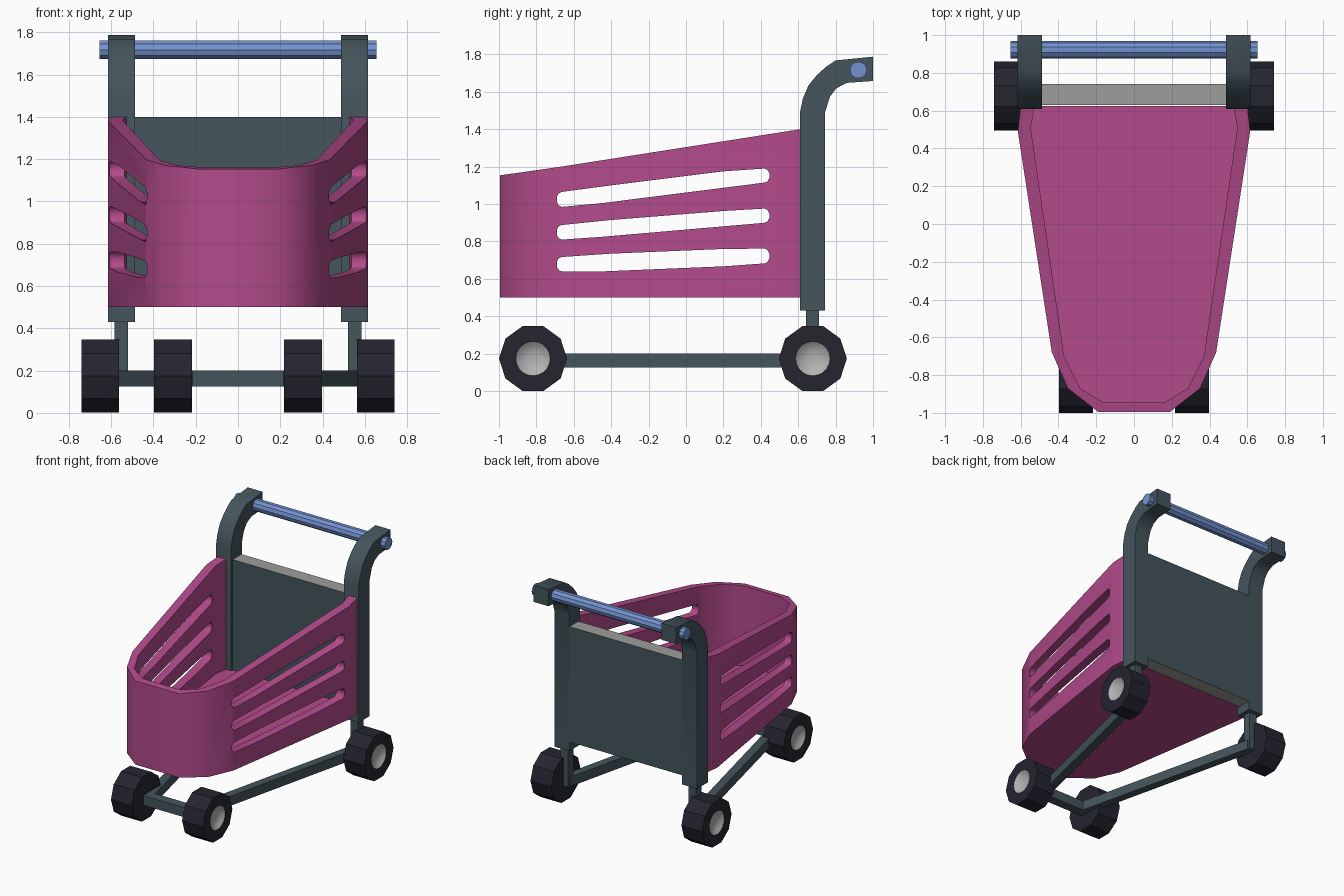
import bpy, bmesh, math
from mathutils import Vector

if "Cube" in bpy.data.objects:
    bpy.data.objects.remove(bpy.data.objects["Cube"])


def material(name, rgb):
    m = bpy.data.materials.new(name)
    m.diffuse_color = (*rgb, 1)
    m.use_nodes = True
    m.node_tree.nodes["Principled BSDF"].inputs["Base Color"].default_value = m.diffuse_color
    return m


PINK = material("pink plastic", (0.45, 0.07, 0.26))
SLATE = material("slate metal", (0.058, 0.091, 0.107))
RUBBER = material("dark rubber", (0.018, 0.018, 0.03))
HUB = material("hub grey", (0.45, 0.45, 0.45))
GREY = material("panel edge grey", (0.34, 0.34, 0.33))
BLUE = material("handle blue", (0.17, 0.29, 0.63))


def build(name, verts, faces, *mats, smooth=None):
    me = bpy.data.meshes.new(name)
    me.from_pydata(verts, [], faces)
    bm = bmesh.new()
    bm.from_mesh(me)
    bmesh.ops.recalc_face_normals(bm, faces=bm.faces)
    bm.to_mesh(me)
    bm.free()
    for m in mats:
        me.materials.append(m)
    ob = bpy.data.objects.new(name, me)
    bpy.context.collection.objects.link(ob)
    if smooth:
        shade(ob, smooth)
    return ob


def activate(ob):
    bpy.ops.object.select_all(action='DESELECT')
    ob.select_set(True)
    bpy.context.view_layer.objects.active = ob


def shade(ob, degrees):
    activate(ob)
    bpy.ops.object.shade_smooth_by_angle(angle=math.radians(degrees))


def prism_data(pts, axis, a, b):
    """Extrude a 2D polygon along x or z from a to b."""
    n = len(pts)
    put = (lambda p, t: (t, p[0], p[1])) if axis == 'x' else (lambda p, t: (p[0], p[1], t))
    verts = [put(p, a) for p in pts] + [put(p, b) for p in pts]
    faces = [tuple(range(n)), tuple(range(n, 2 * n))]
    faces += [(i, (i + 1) % n, n + (i + 1) % n, n + i) for i in range(n)]
    return verts, faces


def prism(name, pts, axis, a, b, *mats, smooth=None):
    return build(name, *prism_data(pts, axis, a, b), *mats, smooth=smooth)


def rect(x0, x1, y0, y1):
    return [(x0, y0), (x1, y0), (x1, y1), (x0, y1)]


def mirrored(half):
    return half + [(-x, y) for x, y in reversed(half)]


# Basket wall: U-shaped plan with a sloping rim
outer = mirrored([(0.60, 0.625), (0.615, 0.49), (0.435, -0.68), (0.35, -0.87), (0.19, -0.995)])
inner = mirrored([(0.525, 0.625), (0.547, 0.51), (0.37, -0.70), (0.285, -0.87), (0.16, -0.945)])


def rim(y):
    if y > -0.7:
        return 1.195 + (y + 0.7) * 0.205 / 1.31
    return 1.195 + (y + 0.7) * 0.14


n = len(outer)
verts = [(x, y, 0.5) for x, y in outer] + [(x, y, rim(y)) for x, y in outer]
verts += [(x, y, 0.5) for x, y in inner] + [(x, y, rim(y)) for x, y in inner]
faces = [(0, n, 3 * n, 2 * n), (n - 1, 2 * n - 1, 4 * n - 1, 3 * n - 1)]
for i in range(n - 1):
    for a, b in ((0, n), (n, 3 * n), (3 * n, 2 * n), (2 * n, 0)):
        faces.append((a + i, a + i + 1, b + i + 1, b + i))
wall = build("basket_wall", verts, faces, PINK)

# Three rounded slots cut through both sides
cut_v, cut_f = [], []
for low, high in (
        ([(-0.665, 0.985), (-0.45, 1.005), (0.42, 1.115)], [(0.42, 1.19), (0.2, 1.175), (-0.4, 1.1), (-0.665, 1.065)]),
        ([(-0.665, 0.81), (-0.45, 0.825), (0.42, 0.90)], [(0.42, 0.976), (0.2, 0.963), (-0.4, 0.915), (-0.665, 0.888)]),
        ([(-0.665, 0.64), (-0.45, 0.64), (0.2, 0.667), (0.42, 0.683)], [(0.42, 0.762), (0.2, 0.76), (-0.4, 0.735), (-0.665, 0.717)])):
    def cap(p, q, sign):
        c, r = (p[1] + q[1]) / 2, abs(q[1] - p[1]) / 2
        return [(p[0] + sign * 0.027 * math.cos(math.radians(t)), c + sign * r * math.sin(math.radians(t)))
                for t in (-54, -18, 18, 54)]
    v, f = prism_data(low + cap(low[-1], high[0], 1) + high + cap(low[0], high[-1], -1), 'x', -0.8, 0.8)
    cut_f += [tuple(k + len(cut_v) for k in face) for face in f]
    cut_v += v
cutter = build("slot_cutter", cut_v, cut_f, PINK)
cutter.hide_render = True
mod = wall.modifiers.new("slots", 'BOOLEAN')
mod.operation, mod.solver, mod.object = 'DIFFERENCE', 'EXACT', cutter
activate(wall)
bpy.ops.object.modifier_apply(modifier=mod.name)
bpy.data.objects.remove(cutter)
shade(wall, 40)

# Basket floor
prism("basket_floor", inner, 'z', 0.5, 0.54, PINK)

# Back panel with grey top and bottom edges
panel = prism("back_panel", rect(-0.5, 0.5, 0.63, 0.74), 'z', 0.5, 1.4, SLATE, GREY)
for p in panel.data.polygons:
    p.material_index = 1 if abs(p.normal.z) > 0.9 else 0

# Bent posts and short legs
post = [(0.609, 0.43), (0.609, 1.49), (0.625, 1.565), (0.655, 1.635), (0.70, 1.69), (0.75, 1.735), (0.80, 1.768),
        (1.0, 1.788), (1.0, 1.658), (0.86, 1.648), (0.805, 1.62), (0.77, 1.575), (0.743, 1.49), (0.743, 0.43)]
for side, s in (("left", -1), ("right", 1)):
    prism(side + "_post", post, 'x', s * 0.487, s * 0.616, SLATE, smooth=30)
    prism(side + "_leg", rect(s * 0.52, s * 0.585, 0.642, 0.71), 'z', 0.125, 0.44, SLATE)

# Lower frame: tapering U of square bar
frame_out = mirrored([(0.58, 0.69), (0.215, -0.86)])
frame_in = mirrored([(0.515, 0.69), (0.165, -0.785)])
prism("lower_frame", frame_out + frame_in[::-1], 'z', 0.125, 0.2, SLATE)

# Push handle
ring = [(0.922 + 0.046 * math.cos(math.tau * k / 10), 1.717 + 0.046 * math.sin(math.tau * k / 10)) for k in range(10)]
prism("push_handle", ring, 'x', -0.655, 0.655, BLUE)


# Ten-sided wheels with a dished round hub on the outer face
def wheel(name, s, x_in, x_out, cy):
    N = 20
    rings = [(x_in, 0.182), (x_out, 0.182), (x_out, 0.092), (x_out - 0.018, 0.07), (x_out - 0.03, 0.035)]
    v, f = [], []
    for j, (x, r) in enumerate(rings):
        for k in range(N):
            q = r * math.cos(math.pi / 10) if j < 2 and k % 2 else r
            t = math.tau * k / N
            v.append((s * x, cy + q * math.cos(t), 0.174 + q * math.sin(t)))
    for j in range(len(rings) - 1):
        for k in range(N):
            m = (k + 1) % N
            f.append((j * N + k, j * N + m, j * N + N + m, j * N + N + k))
    f += [tuple(range(N)), tuple(range(4 * N, 5 * N))]
    ob = build(name, v, f, RUBBER, HUB)
    for p in ob.data.polygons:
        c = p.center - Vector((0, cy, 0.174))
        c.x = 0
        p.material_index = 1 if c.length < 0.088 and s * p.center.x > (x_in + x_out) / 2 else 0
    shade(ob, 25)


for side, s in (("left", -1), ("right", 1)):
    wheel(side + "_rear_wheel", s, 0.562, 0.741, 0.678)
    wheel(side + "_front_wheel", s, 0.217, 0.397, -0.818)
